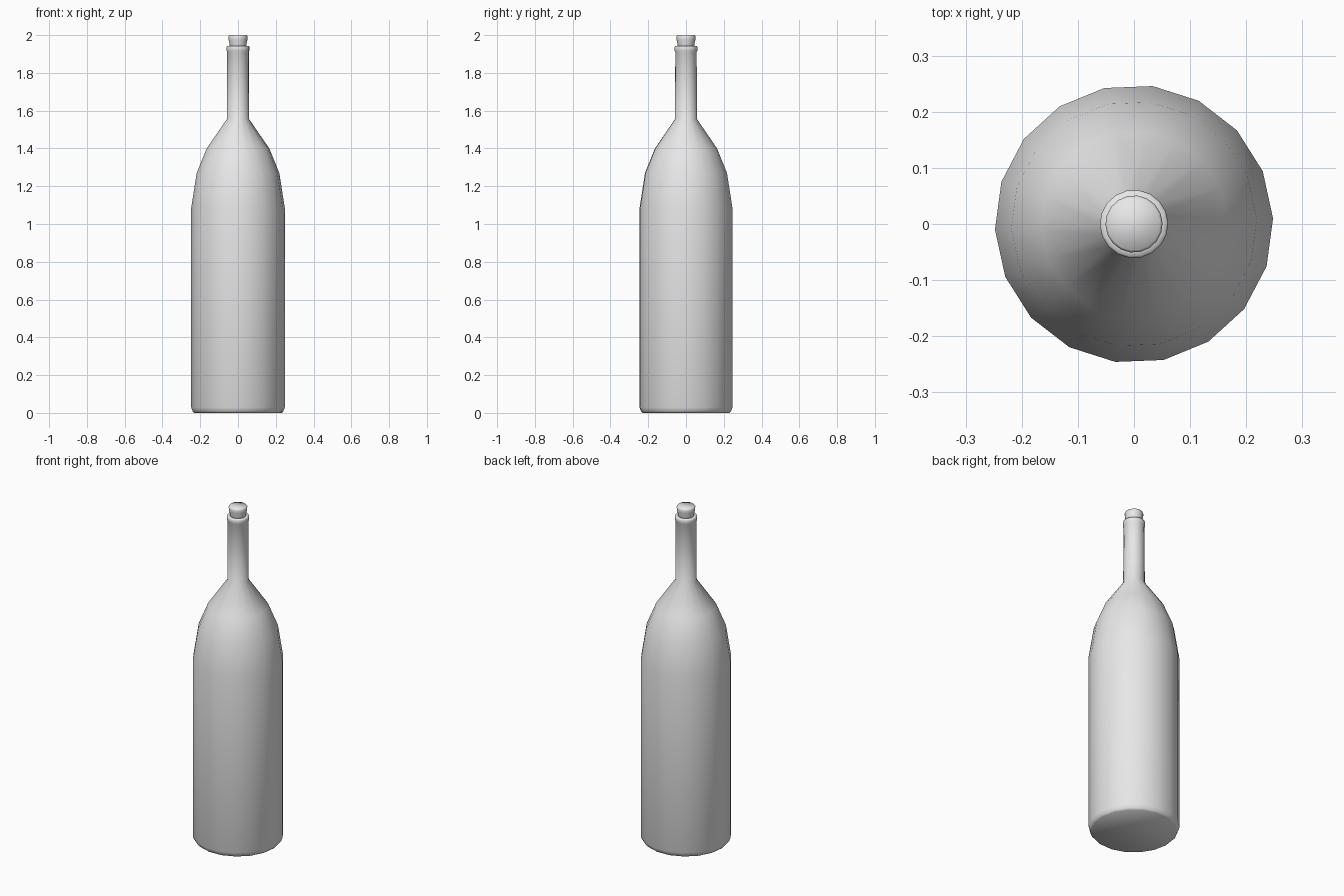
import bpy, bmesh
from math import cos, sin, tau, radians

cube = bpy.data.objects.get("Cube")
if cube:
    bpy.data.objects.remove(cube, do_unlink=True)

SIDES = 18
TURN = radians(2.3)

grey = bpy.data.materials.new("light_grey")
grey.use_nodes = True
colour = (0.8, 0.8, 0.8, 1)
grey.diffuse_color = colour
grey.node_tree.nodes["Principled BSDF"].inputs["Base Color"].default_value = colour


def lathe(name, profile):
    """Turn (radius, height) points into a closed, smooth solid."""
    bm = bmesh.new()
    rings = []
    for r, z in profile:
        angles = [TURN + tau * i / SIDES for i in range(SIDES)]
        rings.append([bm.verts.new((r * cos(a), r * sin(a), z)) for a in angles])
    for low, high in zip(rings, rings[1:]):
        for i in range(SIDES):
            j = (i + 1) % SIDES
            bm.faces.new((low[i], low[j], high[j], high[i]))
    bm.faces.new(rings[0][::-1])
    bm.faces.new(rings[-1])
    for f in bm.faces:
        f.smooth = True
    mesh = bpy.data.meshes.new(name)
    bm.to_mesh(mesh)
    bm.free()
    mesh.materials.append(grey)
    obj = bpy.data.objects.new(name, mesh)
    bpy.context.collection.objects.link(obj)
    return obj


# Body, shoulder, neck and lip
lathe("bottle", [
    (0.232, 0), (0.24, 0.008), (0.248, 0.028), (0.248, 1.085),
    (0.219, 1.27), (0.166, 1.4), (0.059, 1.555), (0.057, 1.91),
    (0.061, 1.917), (0.061, 1.936), (0.058, 1.942), (0.046, 1.942),
])

# Stopper with a flared, rounded top
lathe("cork", [
    (0.044, 1.92), (0.045, 1.955), (0.05, 1.975), (0.051, 1.993), (0.047, 2),
])
